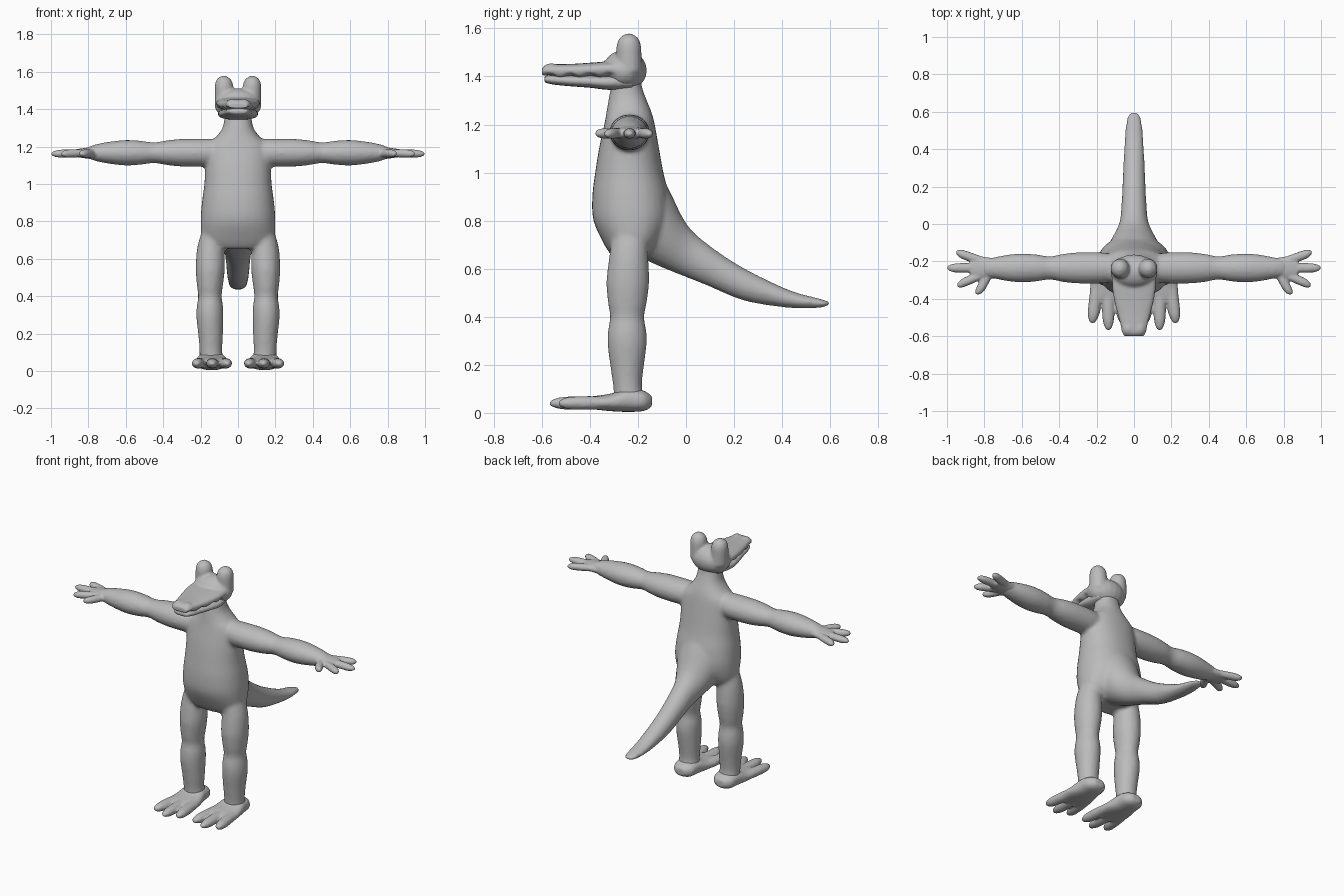
import bpy, bmesh, math
from mathutils import Vector

grey = bpy.data.materials.new("skin grey")
grey.diffuse_color = (0.5, 0.5, 0.5, 1)


def spline(rows, steps=4):
    """Smoothly resample rows of numbers."""
    vs = [Vector(r) for r in rows]
    out = []
    for i in range(len(vs) - 1):
        a, b = vs[max(i - 1, 0)], vs[i]
        c, d = vs[i + 1], vs[min(i + 2, len(vs) - 1)]
        for k in range(steps):
            t = k / steps
            out.append(0.5 * (2 * b + (c - a) * t + (2 * a - 5 * b + 4 * c - d) * t * t
                              + (3 * b - a - 3 * c + d) * t ** 3))
    return out + [vs[-1]]


def loft(bm, axis, rows, power=1.0, sides=24, wave=None):
    """Rows: position on axis, two centre coordinates, two radii."""
    rings = []
    for t, c1, c2, r1, r2 in spline(rows):
        ring = []
        for i in range(sides):
            a = 2 * math.pi * i / sides
            u, v = math.cos(a), math.sin(a)
            p = c1 + r1 * math.copysign(abs(u) ** power, u)
            q = c2 + r2 * math.copysign(abs(v) ** power, v)
            if wave and v < -0.3:
                q += wave(t)
            ring.append(bm.verts.new({'x': (t, p, q), 'y': (p, t, q), 'z': (p, q, t)}[axis]))
        rings.append(ring)
    for a, b in zip(rings, rings[1:]):
        for i in range(sides):
            j = (i + 1) % sides
            bm.faces.new((a[i], a[j], b[j], b[i]))
    bm.faces.new(rings[0])
    bm.faces.new(rings[-1])


def ball(bm, centre, radii):
    res = bmesh.ops.create_uvsphere(bm, u_segments=20, v_segments=12, radius=1)
    for v in res["verts"]:
        v.co = Vector(centre) + Vector([a * b for a, b in zip(v.co, radii)])


def finish(name, bm, voxel, smooth):
    bmesh.ops.recalc_face_normals(bm, faces=bm.faces)
    me = bpy.data.meshes.new(name)
    bm.to_mesh(me)
    bm.free()
    me.materials.append(grey)
    ob = bpy.data.objects.new(name, me)
    bpy.context.collection.objects.link(ob)
    m = ob.modifiers.new("fuse", 'REMESH')
    m.mode, m.voxel_size, m.use_smooth_shade = 'VOXEL', voxel, True
    m = ob.modifiers.new("soften", 'SMOOTH')
    m.factor, m.iterations = 0.5, smooth
    return ob


# Body: torso, tail, arms and legs fused into one skin
bm = bmesh.new()
loft(bm, 'z', [(0.655, 0, -0.24, 0.15, 0.07), (0.70, 0, -0.225, 0.192, 0.115),
               (0.80, 0, -0.225, 0.2, 0.16), (0.90, 0, -0.23, 0.193, 0.16),
               (1.0, 0, -0.236, 0.18, 0.142), (1.10, 0, -0.237, 0.175, 0.125),
               (1.2, 0, -0.235, 0.165, 0.105), (1.25, 0, -0.237, 0.118, 0.094),
               (1.3, 0, -0.243, 0.083, 0.08), (1.36, 0, -0.248, 0.072, 0.064),
               (1.42, 0, -0.248, 0.07, 0.06)], power=0.9, sides=32)
loft(bm, 'y', [(-0.2, 0, 0.82, 0.16, 0.17), (-0.1, 0, 0.79, 0.13, 0.185),
               (0, 0, 0.677, 0.08, 0.112), (0.1, 0, 0.61, 0.067, 0.085),
               (0.245, 0, 0.533, 0.06, 0.067), (0.43, 0, 0.474, 0.051, 0.037),
               (0.55, 0, 0.457, 0.041, 0.02), (0.595, 0, 0.455, 0.024, 0.008)])
for s in (-1, 1):
    loft(bm, 'x', [(s * x, -0.235, 1.167, ry, rz) for x, ry, rz in (
        (0.08, 0.07, 0.075), (0.18, 0.083, 0.075), (0.3, 0.083, 0.074), (0.38, 0.075, 0.066),
        (0.45, 0.062, 0.055), (0.52, 0.072, 0.064), (0.6, 0.077, 0.068), (0.68, 0.07, 0.06),
        (0.76, 0.055, 0.045), (0.82, 0.05, 0.022))])
    loft(bm, 'z', [(z, s * x, y, rx, ry) for z, x, y, rx, ry in (
        (0.76, 0.13, -0.235, 0.06, 0.07), (0.66, 0.145, -0.238, 0.073, 0.08),
        (0.55, 0.148, -0.242, 0.078, 0.089), (0.46, 0.15, -0.244, 0.07, 0.081),
        (0.4, 0.15, -0.245, 0.063, 0.071), (0.34, 0.15, -0.245, 0.071, 0.08),
        (0.28, 0.15, -0.245, 0.072, 0.081), (0.18, 0.146, -0.245, 0.065, 0.068),
        (0.11, 0.145, -0.243, 0.061, 0.06), (0.05, 0.142, -0.235, 0.065, 0.065))])
finish("body", bm, 0.011, 5)

for s, side in ((-1, "right"), (1, "left")):
    # Hands: flat palm, three fingers and a thumb
    bm = bmesh.new()
    loft(bm, 'x', [(s * x, y, 1.165, ry, rz) for x, y, ry, rz in (
        (0.73, -0.235, 0.052, 0.042), (0.78, -0.237, 0.058, 0.033),
        (0.83, -0.235, 0.064, 0.026), (0.875, -0.235, 0.057, 0.019))])
    for y0, y1, tip in ((-0.195, -0.152, 0.95), (-0.235, -0.235, 0.997), (-0.275, -0.327, 0.945)):
        loft(bm, 'x', [(s * (0.82 + (tip - 0.82) * t), y0 + (y1 - y0) * t, 1.165 - 0.004 * t, r, r * 0.85)
                       for t, r in ((0, 0.024), (0.4, 0.026), (0.75, 0.025), (0.93, 0.017), (1, 0.008))], sides=12)
    loft(bm, 'y', [(-0.24 - 0.137 * t, s * (0.765 + 0.07 * t), 1.163, r, r * 0.8)
                   for t, r in ((0, 0.03), (0.4, 0.028), (0.75, 0.027), (0.93, 0.02), (1, 0.008))], sides=12)
    finish(side + "_hand", bm, 0.006, 3)

    # Feet: sole, heel and three toes
    bm = bmesh.new()
    loft(bm, 'y', [(y, s * x, z, rx, rz) for y, x, z, rx, rz in (
        (-0.142, 0.142, 0.048, 0.03, 0.022), (-0.175, 0.142, 0.05, 0.066, 0.042),
        (-0.24, 0.142, 0.054, 0.077, 0.05), (-0.31, 0.14, 0.044, 0.091, 0.037),
        (-0.38, 0.138, 0.042, 0.1, 0.028), (-0.42, 0.138, 0.04, 0.085, 0.02))], power=0.85)
    for x0, x1, tip in ((0.076, 0.058, -0.535), (0.138, 0.137, -0.567), (0.2, 0.222, -0.53)):
        loft(bm, 'y', [(-0.34 + (tip + 0.34) * t, s * (x0 + (x1 - x0) * t), 0.042 - 0.002 * t, r, r * 0.85)
                       for t, r in ((0, 0.032), (0.4, 0.034), (0.75, 0.031), (0.93, 0.02), (1, 0.009))], sides=12)
    finish(side + "_foot", bm, 0.007, 3)

# Head: skull, eye bumps and upper jaw with a toothed lip
bm = bmesh.new()
ball(bm, (0, -0.255, 1.425), (0.126, 0.092, 0.086))
for s in (-1, 1):
    loft(bm, 'z', [(z, s * x, -0.238, r, r * 1.03) for z, x, r in (
        (1.42, 0.07, 0.054), (1.48, 0.073, 0.052), (1.53, 0.075, 0.049),
        (1.56, 0.076, 0.037), (1.578, 0.076, 0.012))], sides=16)
loft(bm, 'y', [(-0.24, 0, 1.425, 0.115, 0.045), (-0.32, 0, 1.43, 0.118, 0.033),
               (-0.4, 0, 1.427, 0.108, 0.03), (-0.48, 0, 1.424, 0.088, 0.028),
               (-0.54, 0, 1.424, 0.072, 0.027), (-0.58, 0, 1.425, 0.064, 0.024),
               (-0.6, 0, 1.422, 0.05, 0.013)], power=0.75,
     wave=lambda t: 0.007 * math.sin(t * 75))
for s in (-1, 1):
    ball(bm, (s * 0.032, -0.56, 1.442), (0.022, 0.028, 0.013))
finish("head", bm, 0.008, 3)

# Lower jaw
bm = bmesh.new()
loft(bm, 'y', [(-0.22, 0, 1.385, 0.09, 0.04), (-0.32, 0, 1.375, 0.108, 0.031),
               (-0.4, 0, 1.379, 0.1, 0.026), (-0.48, 0, 1.382, 0.08, 0.023),
               (-0.55, 0, 1.386, 0.065, 0.02), (-0.59, 0, 1.389, 0.048, 0.014)], power=0.75)
finish("lower_jaw", bm, 0.008, 3)
